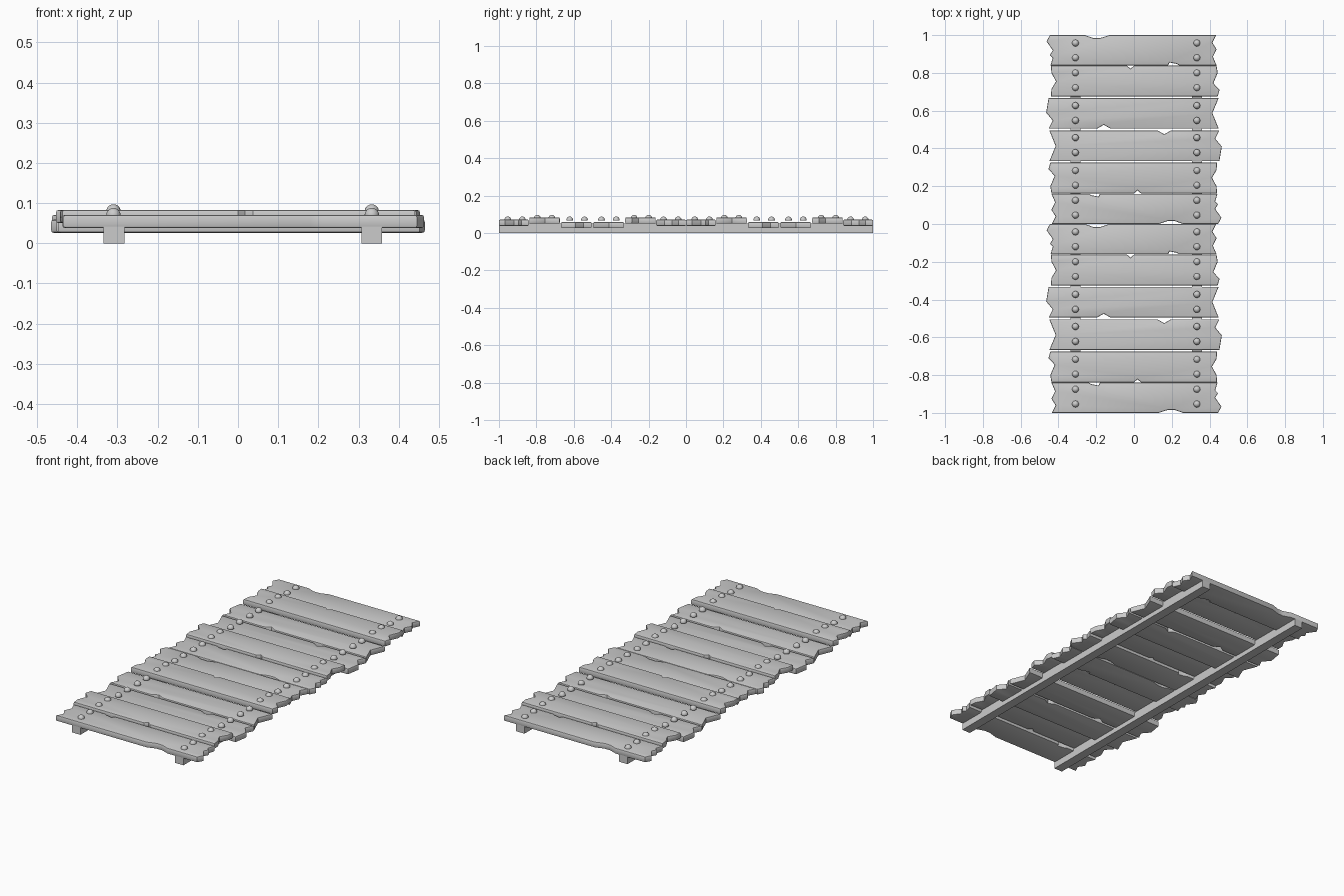
import bpy, bmesh
from math import pi
from mathutils import Matrix, Vector

if "Cube" in bpy.data.objects:
    bpy.data.objects.remove(bpy.data.objects["Cube"])

THICK = 0.033


def finish(bm, name, smooth=None):
    bmesh.ops.recalc_face_normals(bm, faces=bm.faces)
    me = bpy.data.meshes.new(name)
    bm.to_mesh(me)
    bm.free()
    ob = bpy.data.objects.new(name, me)
    bpy.context.collection.objects.link(ob)
    if smooth:
        bpy.context.view_layer.objects.active = ob
        ob.select_set(True)
        bpy.ops.object.shade_smooth_by_angle(angle=smooth)
        ob.select_set(False)
    return ob


# plank: extruded ragged outline with softened upper and lower rims
def plank(name, outline, z, turned, shift):
    bm = bmesh.new()
    pts = [Vector((x, y - 0.5, z)) for x, y in outline]
    face = bm.faces.new([bm.verts.new(p) for p in pts])
    top = bmesh.ops.extrude_face_region(bm, geom=[face])['geom']
    bmesh.ops.translate(bm, vec=(0, 0, THICK),
                        verts=[v for v in top if isinstance(v, bmesh.types.BMVert)])
    rims = [e for e in bm.edges if abs(e.verts[0].co.z - e.verts[1].co.z) < 1e-5]
    bmesh.ops.bevel(bm, geom=rims, offset=0.006, segments=2, profile=0.5, affect='EDGES')
    if turned:
        bm.transform(Matrix.Rotation(pi, 4, 'Z'))
    bm.transform(Matrix.Translation((0, 0.5 + shift, 0)))
    finish(bm, name, 0.6)


# bolt: domed head
def bolt(name, x, y, z):
    bm = bmesh.new()
    bmesh.ops.create_uvsphere(bm, u_segments=16, v_segments=10, radius=0.018)
    bmesh.ops.bisect_plane(bm, geom=bm.verts[:] + bm.edges[:] + bm.faces[:],
                           plane_co=(0, 0, -0.003), plane_no=(0, 0, 1), clear_inner=True)
    bmesh.ops.holes_fill(bm, edges=bm.edges[:], sides=0)
    bm.transform(Matrix.Translation((x, y, z)))
    finish(bm, name, 0.7)


# three plank designs: outline (counter-clockwise), underside height, bolt rows, bolt height
designs = [
    ([(-.445, 1), (-.463, .967), (-.43, .92), (-.445, .895), (-.43, .88), (-.442, .84),
      (.18, .84), (.188, .855), (.225, .848), (.24, .84),
      (.437, .84), (.418, .885), (.437, .925), (.415, .96), (.435, 1),
      (-.13, 1), (-.18, .984), (-.215, .984), (-.26, 1)],
     0.038, (.958, .88), 0.070),
    ([(-.44, .838), (-.437, .80), (-.413, .755), (-.437, .715), (-.44, .675),
      (.443, .675), (.453, .71), (.42, .745), (.443, .80), (.437, .838),
      (0, .838), (-.018, .822), (-.037, .838)],
     0.050, (.80, .722), 0.079),
    ([(-.452, .667), (-.465, .59), (-.43, .548), (-.452, .505),
      (-.195, .505), (-.16, .525), (-.125, .505),
      (.448, .505), (.415, .587), (.448, .667)],
     0.026, (.627, .548), 0.070),
]

# each set is laid, turned half a circle, then repeated on the front half
for shift in (0, -1):
    for turned in (False, True):
        for i, (outline, z, rows, bz) in enumerate(designs):
            tag = f"{i}_{int(turned)}_{-shift}"
            plank("plank_" + tag, outline, z, turned, shift)
            for j, y in enumerate(rows):
                yy = (1.005 - y if turned else y) + shift
                for side, x in (("left", -0.31), ("right", 0.333)):
                    bolt(f"bolt_{side}_{tag}_{j}", x, yy, bz)

# long rails underneath
for side, x in (("left", -0.309), ("right", 0.333)):
    bm = bmesh.new()
    bmesh.ops.create_cube(bm, size=1)
    bm.transform(Matrix.Translation((x, 0, 0.025)) @ Matrix.Diagonal((0.052, 1.998, 0.05, 1)))
    finish(bm, "rail_" + side)
